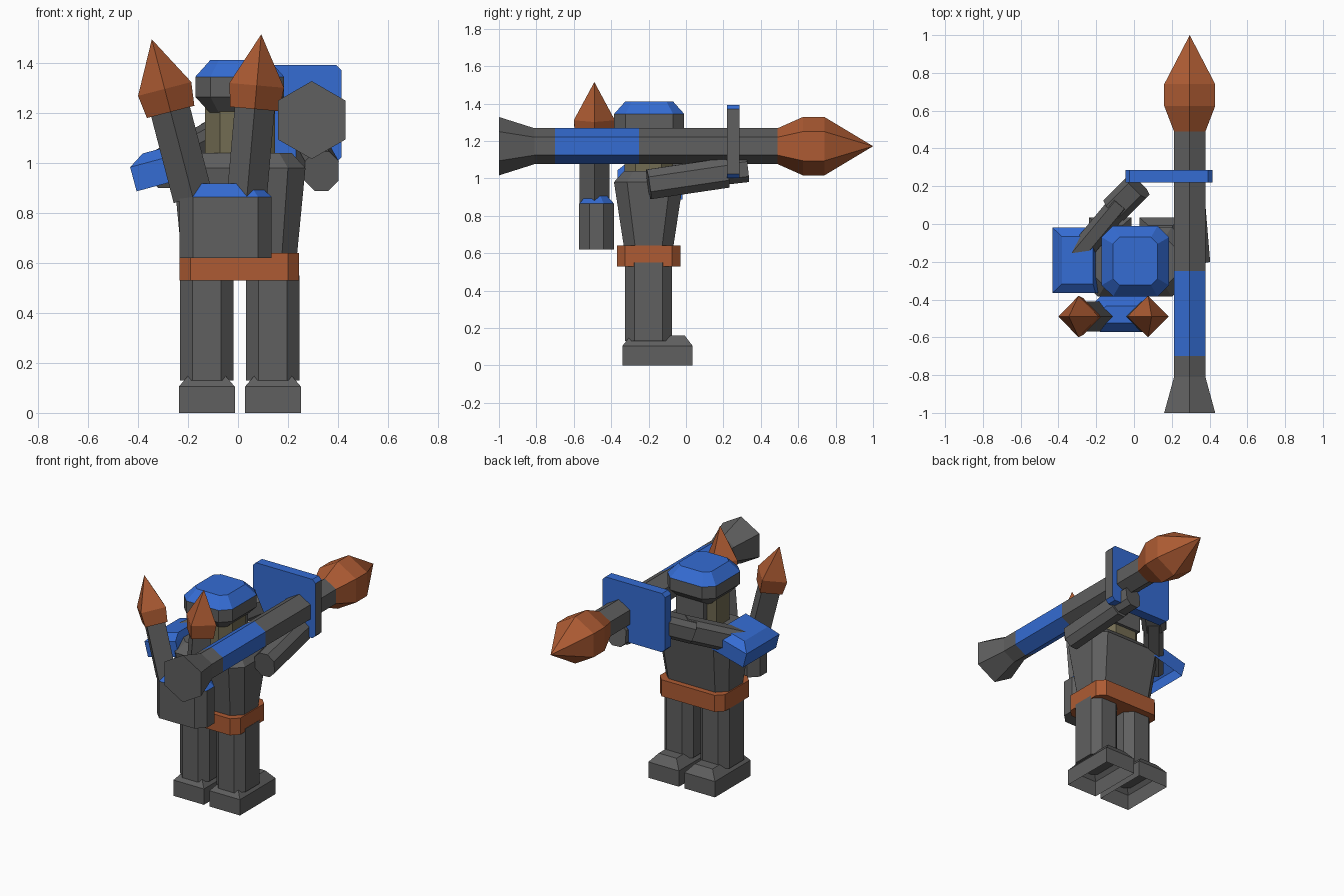
import bpy, bmesh, math
from mathutils import Vector, Matrix

cube = bpy.data.objects.get("Cube")
if cube:
    bpy.data.objects.remove(cube, do_unlink=True)


def material(name, rgb):
    m = bpy.data.materials.new(name)
    m.use_nodes = True
    col = (*rgb, 1)
    m.diffuse_color = col
    m.node_tree.nodes["Principled BSDF"].inputs["Base Color"].default_value = col
    return m


GREY, BLUE, ORANGE, TAN = 0, 1, 2, 3
MATS = [material("dark_grey", (0.115, 0.115, 0.115)),
        material("blue", (0.035, 0.15, 0.65)),
        material("rust_orange", (0.42, 0.105, 0.033)),
        material("olive_tan", (0.17, 0.15, 0.085))]


def chamfered(hx, hy, c, dx=0, dy=0):
    """Rectangle outline with cut corners (plain rectangle when c is 0)."""
    if c == 0:
        pts = [(hx, -hy), (hx, hy), (-hx, hy), (-hx, -hy)]
    else:
        pts = [(hx, c - hy), (hx, hy - c), (hx - c, hy), (c - hx, hy),
               (-hx, hy - c), (-hx, c - hy), (c - hx, -hy), (hx - c, -hy)]
    return [(x + dx, y + dy) for x, y in pts]


def polygon(n, r):
    """Regular outline with one corner on the local y axis."""
    return [(r * math.cos(math.pi / 2 + math.tau * i / n),
             r * math.sin(math.pi / 2 + math.tau * i / n)) for i in range(n)]


def loft(name, levels, outlines, colours, matrix, bottom=True):
    """Skin outlines stacked at the given levels; one colour per band."""
    bm = bmesh.new()
    rings = [[bm.verts.new((x, y, z)) for x, y in o] for z, o in zip(levels, outlines)]
    n = len(rings[0])
    for a, b, col in zip(rings, rings[1:], colours):
        for i in range(n):
            j = (i + 1) % n
            bm.faces.new((a[i], a[j], b[j], b[i])).material_index = col
    if bottom:
        bm.faces.new(rings[0][::-1]).material_index = colours[0]
    bm.faces.new(rings[-1]).material_index = colours[-1]
    bmesh.ops.remove_doubles(bm, verts=bm.verts, dist=1e-5)
    mesh = bpy.data.meshes.new(name)
    bm.to_mesh(mesh)
    bm.free()
    for m in MATS:
        mesh.materials.append(m)
    ob = bpy.data.objects.new(name, mesh)
    ob.matrix_world = matrix
    bpy.context.collection.objects.link(ob)
    return ob


def at(x, y, z=0):
    return Matrix.Translation((x, y, z))


def limb(name, start, end, hx, hy, c, colour=GREY):
    """Cut-corner beam between two points, its local y kept upright."""
    start, axis = Vector(start), Vector(end) - Vector(start)
    m = Matrix.Translation(start) @ axis.to_track_quat('Z', 'Y').to_matrix().to_4x4()
    o = chamfered(hx, hy, c)
    return loft(name, (0, axis.length), (o, o), (colour,), m)


# Legs and hollow boots
for side, x in (("right", -0.125), ("left", 0.14)):
    loft(side + "_boot", (0, 0.105, 0.16),
         (chamfered(0.112, 0.187, 0), chamfered(0.112, 0.187, 0), chamfered(0.065, 0.145, 0)),
         (GREY, GREY), at(x, -0.152), bottom=False)
    o = chamfered(0.107, 0.125, 0.05)
    loft(side + "_leg", (0.13, 0.55), (o, o), (GREY,), at(x, -0.2))

# Belt and tapered torso
o = chamfered(0.24, 0.17, 0.045)
loft("belt", (0.53, 0.64), (o, o), (ORANGE,), at(0.005, -0.2))
loft("torso", (0.62, 0.98, 1.04),
     (chamfered(0.23, 0.13, 0.06), chamfered(0.265, 0.185, 0.07), chamfered(0.21, 0.13, 0.05)),
     (GREY, GREY), at(0.005, -0.2))

# Head, face mask and helmet
o = chamfered(0.14, 0.13, 0.06)
loft("head", (1.02, 1.24), (o, o), (TAN,), at(0.008, -0.2))
o = chamfered(0.1, 0.04, 0)
loft("face_mask", (1.1, 1.24), (o, o), (GREY,), at(0.008, -0.09))
brim = chamfered(0.178, 0.187, 0.06)
crown = chamfered(0.118, 0.127, 0.035)
loft("helmet", (1.2, 1.265, 1.345, 1.412), (crown, brim, brim, crown),
     (GREY, GREY, BLUE), at(0.007, -0.197))

# Rocket quiver on the back
o = chamfered(0.185, 0.093, 0.055)
loft("quiver", (0.62, 0.865, 0.918), (o, o, chamfered(0.125, 0.045, 0.03)),
     (GREY, BLUE), at(-0.05, -0.478))


# Spare rockets leaning in the quiver
def spare_rocket(name, base, tip):
    base, axis = Vector(base), Vector(tip) - Vector(base)
    m = Matrix.Translation(base) @ axis.to_track_quat('Z', 'Y').to_matrix().to_4x4()
    top = axis.length
    loft(name, (0, top - 0.3, top - 0.3, top - 0.205, top),
         [polygon(4, r) for r in (0.08, 0.08, 0.098, 0.11, 0)],
         (GREY, ORANGE, ORANGE, ORANGE), m)


spare_rocket("spare_rocket_right", (-0.18, -0.49, 0.86), (-0.345, -0.49, 1.495))
spare_rocket("spare_rocket_left", (0.035, -0.49, 0.86), (0.093, -0.49, 1.515))

# Launcher tube with flared exhaust, and its loaded warhead
along_y = at(0.295, 0, 1.172) @ Matrix.Rotation(-math.pi / 2, 4, 'X')
loft("launcher_tube", (-1, -0.81, -0.7, -0.25, 0.5),
     [polygon(6, r) for r in (0.156, 0.096, 0.096, 0.096, 0.096)],
     (GREY, GREY, BLUE, GREY), along_y)
loft("warhead", (0.49, 0.625, 0.74, 1),
     [polygon(6, r) for r in (0.096, 0.156, 0.156, 0)], (ORANGE,) * 3, along_y)

# Blast shield on the tube, with a grey outer edge
o = chamfered(0.23, 0.195, 0.022)
shield = loft("blast_shield", (0.22, 0.285), (o, o), (BLUE,),
              at(0.185, 0, 1.197) @ Matrix.Rotation(-math.pi / 2, 4, 'X'))
for face in shield.data.polygons:
    if face.normal.x > 0.9:
        face.material_index = GREY

# Arm under the launcher
limb("left_arm", (0.335, -0.2, 0.968), (0.3, 0.22, 1.03), 0.068, 0.08, 0.04)
limb("left_hand", (0.3, 0.15, 1.03), (0.28, 0.325, 1.05), 0.06, 0.07, 0.03)

# Arm reaching across to the grip
limb("right_arm", (-0.31, -0.18, 0.97), (-0.06, 0.12, 1.11), 0.062, 0.075, 0.03)
limb("right_hand", (-0.1, 0.08, 1.09), (0.02, 0.2, 1.15), 0.075, 0.07, 0.03)

# Tilted shoulder pad, open underneath
tilt = at(-0.31, -0.192, 0.985) @ Matrix.Rotation(math.radians(-15), 4, 'Y')
pad = chamfered(0.118, 0.173, 0)
loft("shoulder_pad", (-0.07, 0.03, 0.07),
     (pad, pad, chamfered(0.085, 0.125, 0, 0.03)), (BLUE, BLUE), tilt, bottom=False)
